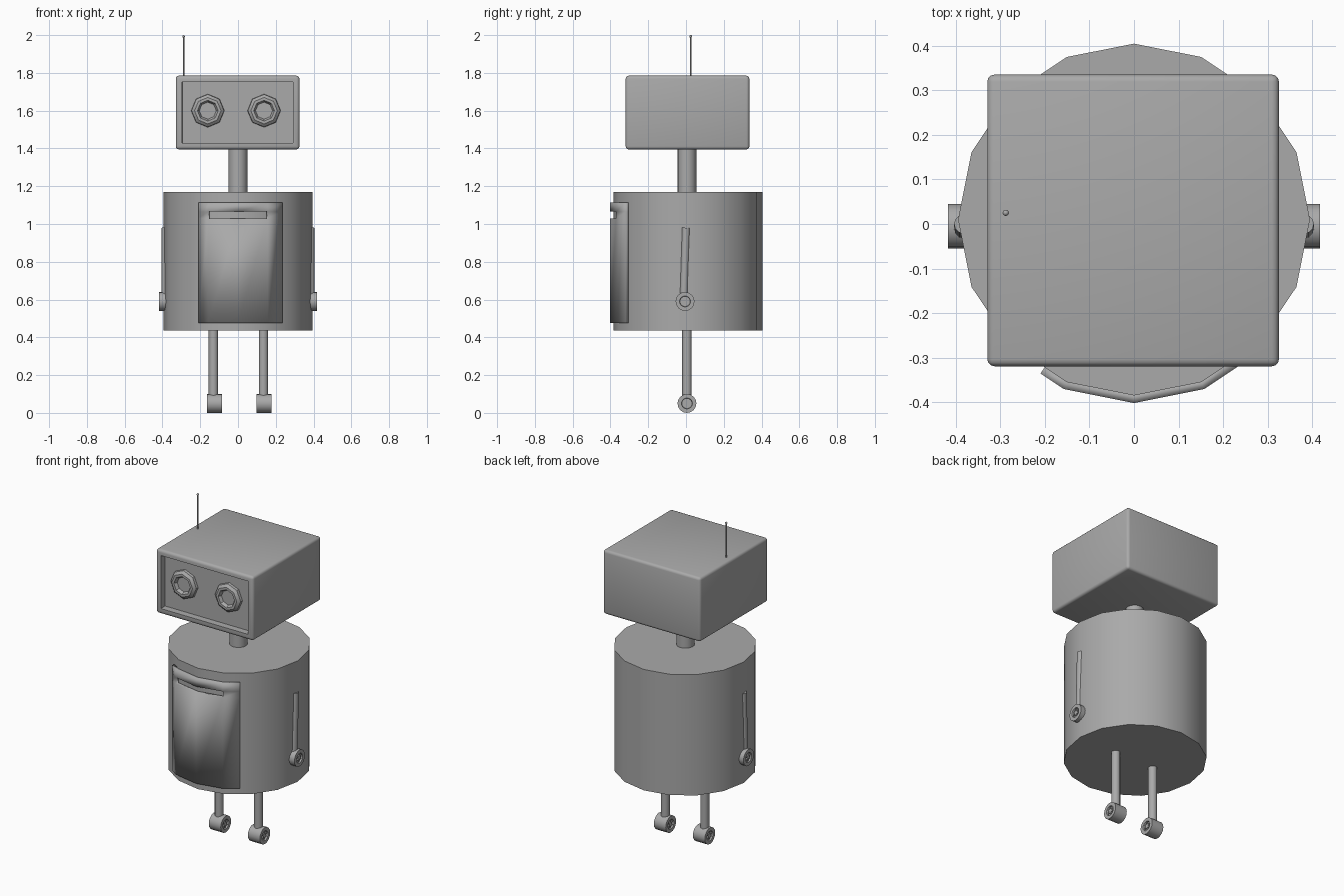
import bpy, bmesh, math
from mathutils import Matrix, Vector

if "Cube" in bpy.data.objects:
    bpy.data.objects.remove(bpy.data.objects["Cube"])

grey = bpy.data.materials.new("metal_grey")
grey.diffuse_color = (0.4, 0.4, 0.4, 1)
grey.use_nodes = True
grey.node_tree.nodes["Principled BSDF"].inputs["Base Color"].default_value = grey.diffuse_color


def finish(name, bm):
    me = bpy.data.meshes.new(name)
    bm.to_mesh(me)
    bm.free()
    me.materials.append(grey)
    ob = bpy.data.objects.new(name, me)
    bpy.context.collection.objects.link(ob)
    return ob


def rod(name, a, b, r, sides=12, r2=None):
    """Closed cylinder running from point a to point b."""
    a, b = Vector(a), Vector(b)
    rot = (b - a).to_track_quat('Z', 'Y').to_matrix().to_4x4()
    bm = bmesh.new()
    bmesh.ops.create_cone(bm, cap_ends=True, segments=sides, radius1=r,
                          radius2=r if r2 is None else r2, depth=(b - a).length,
                          matrix=Matrix.Translation((a + b) / 2) @ rot)
    return finish(name, bm)


def wheel(name, x0, x1, y, z, r=0.05):
    """Cylinder along x with recessed ends and a star-shaped hub in each."""
    bm = bmesh.new()
    bmesh.ops.create_cone(bm, cap_ends=True, segments=16, radius1=r, radius2=r, depth=x1 - x0,
                          matrix=Matrix.Translation(((x0 + x1) / 2, y, z))
                          @ Matrix.Rotation(math.pi / 2, 4, 'Y'))
    caps = [f for f in bm.faces if abs(f.normal.x) > 0.9]
    bmesh.ops.inset_individual(bm, faces=caps, thickness=0.021)
    bmesh.ops.inset_individual(bm, faces=caps, thickness=0.002, depth=-0.01)
    for x, s in ((x0, -1), (x1, 1)):
        ring = []
        for i in range(12):
            t = i * math.pi / 6
            q = 0.025 if i % 2 else 0.011
            ring.append((y + q * math.cos(t), z + q * math.sin(t)))
        base = [bm.verts.new((x - s * 0.0105, *p)) for p in ring]
        top = [bm.verts.new((x - s * 0.003, *p)) for p in ring]
        faces = [bm.faces.new(top)]
        for i in range(12):
            j = (i + 1) % 12
            faces.append(bm.faces.new((base[i], base[j], top[j], top[i])))
        if s < 0:
            bmesh.ops.reverse_faces(bm, faces=faces)
    return finish(name, bm)


# Body drum and neck
CY, R = 0.01, 0.395
rod("body", (0, CY, 0.435), (0, CY, 1.17), R, 16)
rod("neck", (0, 0.005, 1.16), (0, 0.005, 1.41), 0.05, 16)

# Curved chest panel following the drum facets, with an open slot
PR = 0.412


def facet_y(x):
    """Front surface of a 16-sided drum of radius PR."""
    step = math.pi / 8
    k = int(math.asin(abs(x) / PR + 1e-9) / step)
    ax, ay = PR * math.sin(k * step), PR * math.cos(k * step)
    bx, by = PR * math.sin((k + 1) * step), PR * math.cos((k + 1) * step)
    return CY - (ay + (by - ay) * (abs(x) - ax) / (bx - ax))


xv = PR * math.sin(math.pi / 8)
xs = [-0.21, -xv, 0, xv, 0.235]
zs = [0.475, 1.03, 1.065, 1.115]
bm = bmesh.new()
grid = [[bm.verts.new((x, facet_y(x), z)) for x in xs] for z in zs]
for r in range(3):
    for c in range(4):
        if r == 1 and c in (1, 2):
            continue
        bm.faces.new((grid[r][c], grid[r][c + 1], grid[r + 1][c + 1], grid[r + 1][c]))
panel = finish("chest_panel", bm)
mod = panel.modifiers.new("thickness", 'SOLIDIFY')
mod.thickness = 0.022
mod.offset = -1

# Head: rounded box with a recessed face
bm = bmesh.new()
bmesh.ops.create_cube(bm, size=1, matrix=Matrix.Translation((-0.002, 0.008, 1.59))
                      @ Matrix.Diagonal((0.655, 0.655, 0.39, 1)))
bmesh.ops.bevel(bm, geom=bm.edges[:], offset=0.016, segments=3, profile=0.5, affect='EDGES')
bm.normal_update()
front = max((f for f in bm.faces if f.normal.y < -0.99), key=lambda f: f.calc_area())
bmesh.ops.inset_individual(bm, faces=[front], thickness=0.025)
bmesh.ops.inset_individual(bm, faces=[front], thickness=0.001, depth=-0.04)
finish("head", bm)

# Eyes: octagonal turned rims with a sunken lens
PROFILE = [(0.088, 0.0), (0.086, 0.016), (0.07, 0.03), (0.055, 0.03), (0.045, 0.012)]
for side, ex in (("left", -0.16), ("right", 0.138)):
    bm = bmesh.new()
    rings = [[bm.verts.new((ex + r * math.sin(i * math.pi / 4), -0.279 - d,
                            1.6 + r * math.cos(i * math.pi / 4))) for i in range(8)]
             for r, d in PROFILE]
    for a, b in zip(rings, rings[1:]):
        for i in range(8):
            j = (i + 1) % 8
            bm.faces.new((a[i], a[j], b[j], b[i]))
    bm.faces.new(rings[-1])
    bm.faces.new(rings[0][::-1])
    bmesh.ops.recalc_face_normals(bm, faces=bm.faces[:])
    finish(side + "_eye", bm)

# Antenna with a small ball tip
rod("antenna", (-0.288, 0.025, 1.77), (-0.288, 0.025, 1.995), 0.004, 8)
bm = bmesh.new()
bmesh.ops.create_uvsphere(bm, u_segments=12, v_segments=8, radius=0.007,
                          matrix=Matrix.Translation((-0.288, 0.025, 1.993)))
finish("antenna_tip", bm)

# Arms pressed against the drum, ending in round hands
for side, s in (("left", -1), ("right", 1)):
    rod(side + "_arm", (s * 0.382, -0.012, 0.59), (s * 0.382, 0.0, 0.98), 0.022, 12)
    x0, x1 = sorted((s * 0.375, s * 0.418))
    wheel(side + "_hand", x0, x1, -0.005, 0.59)

# Legs and wheel feet
for side, lx, fx in (("left", -0.13, -0.125), ("right", 0.135, 0.138)):
    rod(side + "_leg", (lx, 0.005, 0.07), (lx, 0.005, 0.45), 0.025, 12)
    wheel(side + "_foot", fx - 0.04, fx + 0.04, 0.005, 0.05)

# Smooth the round parts, keep hard edges
for ob in bpy.context.scene.objects:
    ob.select_set(True)
    bpy.context.view_layer.objects.active = ob
bpy.ops.object.shade_smooth_by_angle(angle=math.radians(35))
